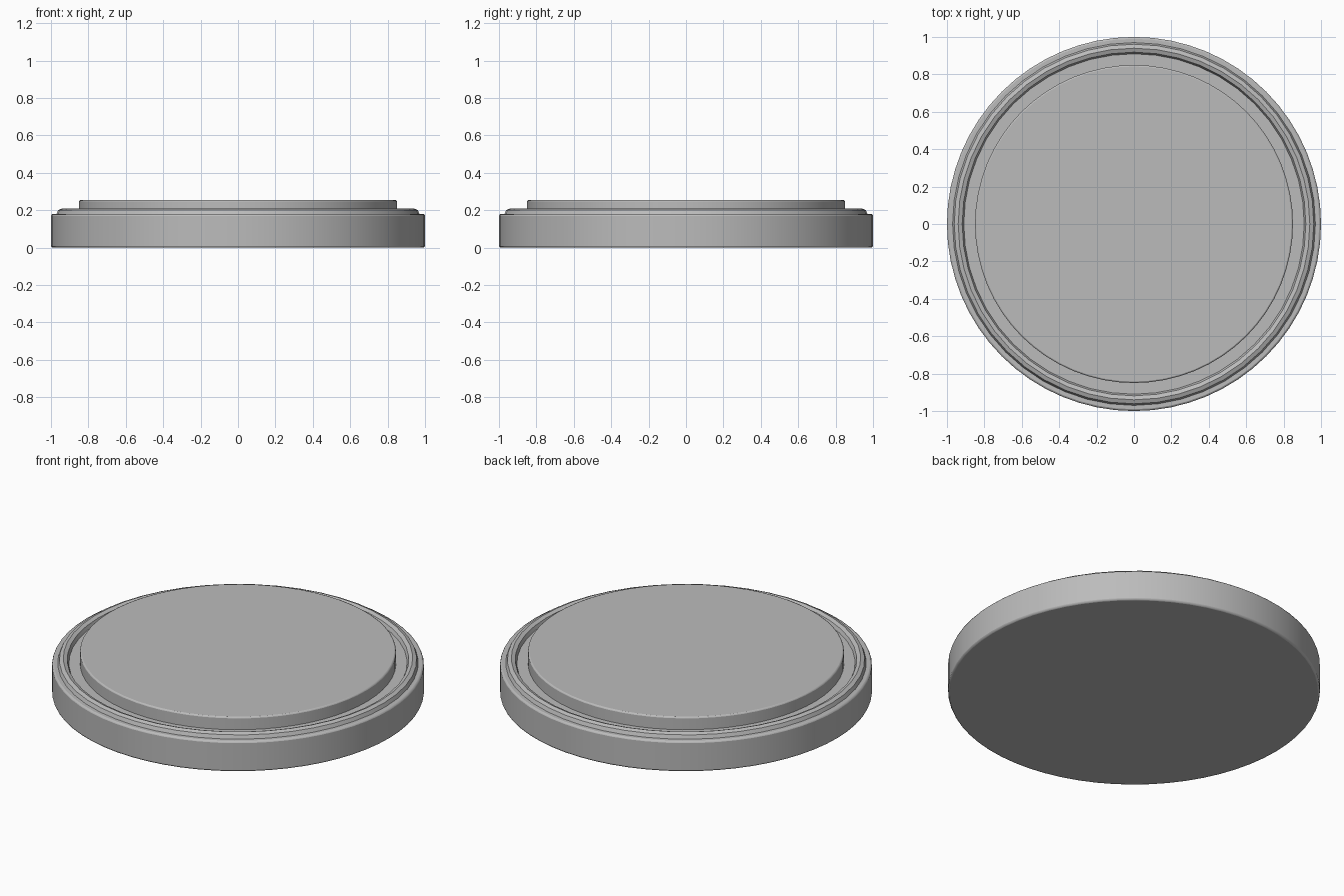
import bpy, math

if "Cube" in bpy.data.objects:
    bpy.data.objects.remove(bpy.data.objects["Cube"])

grey = bpy.data.materials.new("grey")
grey.diffuse_color = (0.5, 0.5, 0.5, 1)
grey.use_nodes = True
grey.node_tree.nodes["Principled BSDF"].inputs["Base Color"].default_value = grey.diffuse_color


def finish(ob, name):
    ob.name = name
    ob.data.materials.append(grey)
    bpy.ops.object.shade_smooth_by_angle(angle=math.radians(30))


def disc(name, radius, z0, z1, bevel):
    bpy.ops.mesh.primitive_cylinder_add(vertices=64, radius=radius, depth=z1 - z0,
                                        location=(0, 0, (z0 + z1) / 2))
    ob = bpy.context.object
    mod = ob.modifiers.new("soft_edge", 'BEVEL')
    mod.width = bevel
    mod.segments = 2
    mod.limit_method = 'ANGLE'
    finish(ob, name)


# thick base and the raised plate on top
disc("base", 1.0, 0.0, 0.18, 0.01)
disc("raised_plate", 0.85, 0.17, 0.255, 0.008)

# rounded rim half sunk into the base
bpy.ops.mesh.primitive_torus_add(major_radius=0.94, minor_radius=0.03,
                                 major_segments=48, minor_segments=8,
                                 location=(0, 0, 0.18))
finish(bpy.context.object, "rim_ring")
